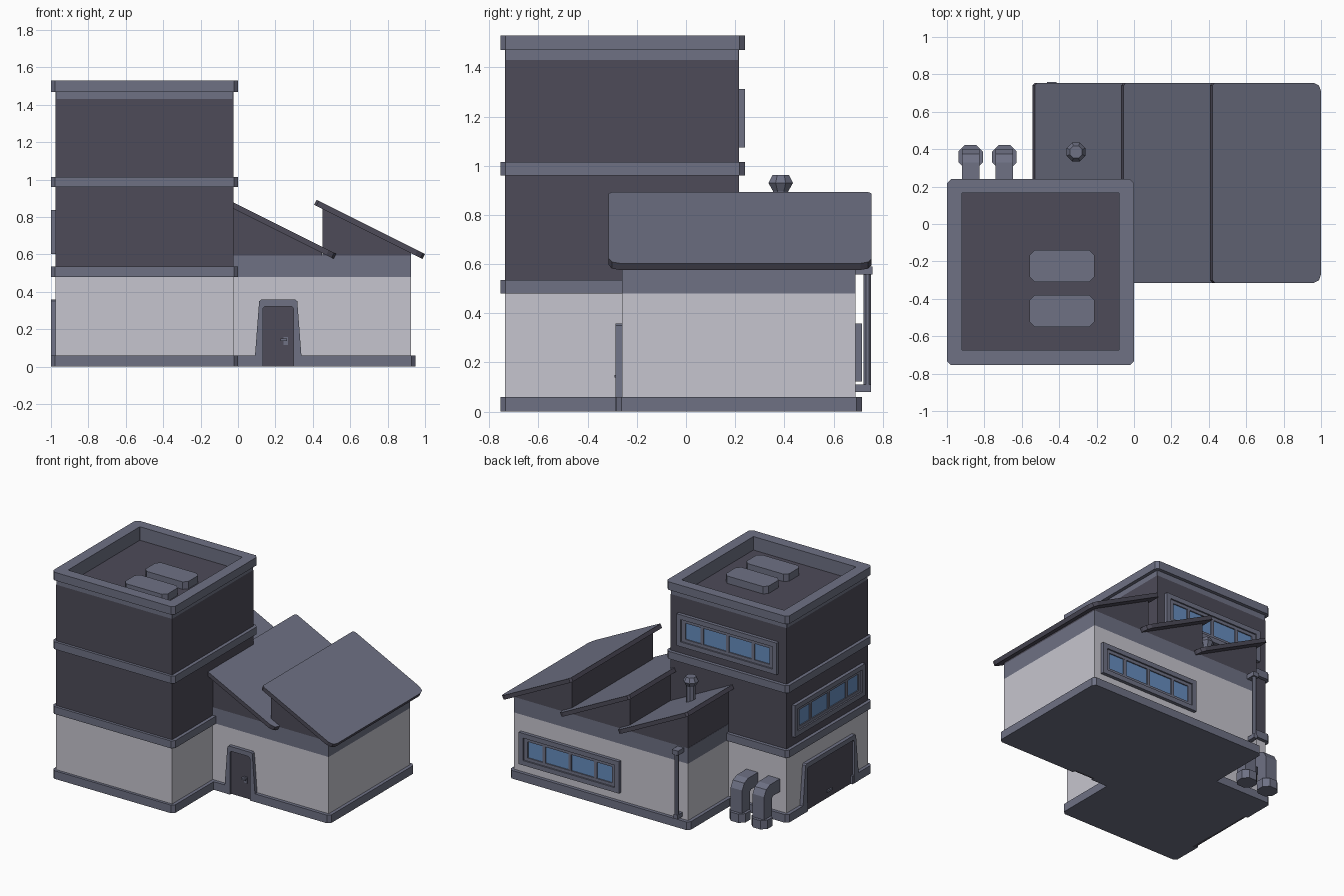
import bpy, bmesh, math
from mathutils import Matrix, Vector

if "Cube" in bpy.data.objects:
    bpy.data.objects.remove(bpy.data.objects["Cube"])


def material(name, rgb):
    m = bpy.data.materials.new(name)
    m.diffuse_color = (*rgb, 1)
    m.use_nodes = True
    m.node_tree.nodes["Principled BSDF"].inputs["Base Color"].default_value = m.diffuse_color
    return m


TRIM = material("grey trim", (0.156, 0.165, 0.231))
DARK = material("dark grey", (0.074, 0.070, 0.098))
WHITE = material("pale wall", (0.565, 0.560, 0.620))
GLASS = material("blue glass", (0.135, 0.270, 0.520))

PLACE = {'x': lambda a, b, h: (h, a, b),
         'y': lambda a, b, h: (a, h, b),
         'z': lambda a, b, h: (a, b, h)}


def finish(name, bm, *mats):
    bmesh.ops.recalc_face_normals(bm, faces=bm.faces)
    me = bpy.data.meshes.new(name)
    bm.to_mesh(me)
    bm.free()
    for m in mats:
        me.materials.append(m)
    ob = bpy.data.objects.new(name, me)
    bpy.context.collection.objects.link(ob)
    return ob


def prism(name, pts, lo, hi, mat, axis='z'):
    """Outline extruded along an axis."""
    bm = bmesh.new()
    rows = [[bm.verts.new(PLACE[axis](a, b, h)) for a, b in pts] for h in (lo, hi)]
    for r in rows:
        bm.faces.new(r)
    n = len(pts)
    for i in range(n):
        j = (i + 1) % n
        bm.faces.new((rows[0][i], rows[0][j], rows[1][j], rows[1][i]))
    return finish(name, bm, mat)


def ring(name, outer, inner, lo, hi, mat, axis='z'):
    """Closed frame between two outlines with equal point counts."""
    bm = bmesh.new()
    loops = [[bm.verts.new(PLACE[axis](a, b, h)) for a, b in pts]
             for pts, h in ((outer, lo), (outer, hi), (inner, hi), (inner, lo))]
    n = len(outer)
    for k in range(4):
        p, q = loops[k], loops[(k + 1) % 4]
        for i in range(n):
            j = (i + 1) % n
            bm.faces.new((p[i], p[j], q[j], q[i]))
    return finish(name, bm, mat)


def rect(x0, x1, y0, y1, c=0.0):
    """Rectangle, with chamfered corners when c > 0."""
    if not c:
        return [(x0, y0), (x1, y0), (x1, y1), (x0, y1)]
    return [(x0 + c, y0), (x1 - c, y0), (x1, y0 + c), (x1, y1 - c),
            (x1 - c, y1), (x0 + c, y1), (x0, y1 - c), (x0, y0 + c)]


def lathe(name, profile, x, y, sides, mat):
    """Faceted turned part from (radius, z) pairs."""
    bm = bmesh.new()
    rows = []
    for r, z in profile:
        rows.append([bm.verts.new((x + r * math.cos((i + .5) * math.tau / sides),
                                   y + r * math.sin((i + .5) * math.tau / sides), z))
                     for i in range(sides)])
    bm.faces.new(rows[0])
    bm.faces.new(rows[-1])
    for p, q in zip(rows, rows[1:]):
        for i in range(sides):
            j = (i + 1) % sides
            bm.faces.new((p[i], p[j], q[j], q[i]))
    return finish(name, bm, mat)


# Tower: base with garage notch, storeys and trims
T_OUT = rect(-1, 0, -0.755, 0.24, 0.022)
T_WALL = rect(-0.975, -0.025, -0.735, 0.215)
notch = [(-1, 0.0), (-0.97, 0.0), (-0.97, -0.52), (-1, -0.52)]
prism("tower_base", T_OUT[:7] + notch + T_OUT[7:], 0, 0.06, TRIM)
prism("tower_ground_storey", T_WALL, 0.01, 0.49, WHITE)
prism("tower_lower_trim", T_OUT, 0.48, 0.535, TRIM)
prism("tower_second_storey", T_WALL, 0.53, 0.97, DARK)
prism("tower_middle_trim", T_OUT, 0.96, 1.015, TRIM)
prism("tower_third_storey", T_WALL, 1.01, 1.43, DARK)

# Parapet around the sunken roof
T_IN = rect(-0.92, -0.08, -0.675, 0.165, 0.002)
ring("parapet_band", rect(-0.975, -0.025, -0.735, 0.215, 0.002), T_IN, 1.43, 1.475, TRIM)
ring("parapet", T_OUT, T_IN, 1.47, 1.53, TRIM)
for i, y in enumerate((-0.225, -0.465)):
    prism(f"roof_unit_{i}", rect(-0.56, -0.21, y - 0.085, y + 0.085, 0.028), 1.43, 1.485, TRIM)

# Workshop: base with door notch, walls and band
W_OUT = rect(-0.525, 0.95, -0.285, 0.715, 0.022)
notch = [(0.13, -0.285), (0.13, -0.255), (0.30, -0.255), (0.30, -0.285)]
prism("workshop_base", W_OUT[:1] + notch + W_OUT[1:], 0, 0.06, TRIM)
W_WALL = rect(-0.5, 0.925, -0.26, 0.69)
prism("workshop_wall", W_WALL, 0.01, 0.48, WHITE)
prism("workshop_band", W_WALL, 0.48, 0.595, TRIM)

# Sawtooth roof: dark tooth and sloping slab, three times
slope = math.atan(0.5)
for i, dx in enumerate((-0.95, -0.475, 0)):
    tooth = [(0.452 + dx, 0.595), (0.452 + dx, 0.855), (0.925 + dx, 0.615), (0.925 + dx, 0.595)]
    prism(f"roof_tooth_{i}", tooth, -0.26, 0.69, DARK, 'y')
    y0 = 0.2 if i == 0 else -0.315
    L, c, s = 0.648, 0.045, 0.014
    slab = prism(f"roof_slab_{i}",
                 [(s, y0), (L - c, y0), (L - 0.012, y0 + 0.014), (L, y0 + c),
                  (L, 0.755 - c), (L - 0.012, 0.741), (L - c, 0.755), (s, 0.755),
                  (0, 0.755 - s), (0, y0 + s)], -0.03, 0, DARK)
    me = slab.data
    me.transform(Matrix.Translation((0.42 + dx, 0, 0.893)) @ Matrix.Rotation(slope, 4, 'Y'))
    me.materials.append(TRIM)
    up = Vector((math.sin(slope), 0, math.cos(slope)))
    for p in me.polygons:
        p.material_index = int(p.normal.dot(up) > 0.9)

# Chimney with bulging cap
lathe("chimney", [(0.033, 0.70), (0.033, 0.895), (0.054, 0.93), (0.036, 0.963)],
      -0.31, 0.385, 8, TRIM)


def doorway(name, axis, mid, wall, half, flare):
    """Flared frame, door panel and handle on a wall facing the negative axis."""
    f = half + 0.01
    frame = [(mid - f - flare, 0), (mid - f - flare, 0.06), (mid - f, 0.35), (mid - f + 0.01, 0.358),
             (mid + f - 0.01, 0.358), (mid + f, 0.35), (mid + f + flare, 0.06), (mid + f + flare, 0),
             (mid + half - 0.01, 0), (mid + half - 0.01, 0.31), (mid + half - 0.02, 0.323),
             (mid - half + 0.02, 0.323), (mid - half + 0.01, 0.31), (mid - half + 0.01, 0)]
    prism(name + "_frame", frame, wall - 0.026, wall + 0.01, TRIM, axis)
    prism(name + "_panel", rect(mid - half, mid + half, 0, 0.325), wall - 0.01, wall + 0.01, DARK, axis)


doorway("front_door", 'y', 0.215, -0.26, 0.092, 0.022)
prism("door_handle_plate", rect(0.243, 0.268, 0.115, 0.16), -0.275, -0.268, TRIM, 'y')
prism("door_handle", rect(0.228, 0.262, 0.138, 0.15), -0.29, -0.27, TRIM, 'y')
doorway("garage_door", 'x', -0.265, -0.975, 0.285, 0.03)
prism("garage_handle", rect(-0.295, -0.235, 0.045, 0.06), -0.995, -0.98, TRIM, 'x')


def window(name, axis, mid, z, wall, d):
    """Long window: stepped frame, glass and three mullions; d is the outward sign."""
    def box(w, h):
        return rect(mid - w, mid + w, z - h, z + h)
    ring(name + "_frame", box(0.41, 0.118), box(0.375, 0.083), wall, wall + d * 0.025, TRIM, axis)
    ring(name + "_sash", box(0.375, 0.083), box(0.345, 0.06), wall, wall + d * 0.014, TRIM, axis)
    prism(name + "_glass", box(0.35, 0.065), wall, wall + d * 0.006, GLASS, axis)
    for i, u in enumerate((-0.21, 0, 0.21)):
        prism(f"{name}_mullion_{i}", rect(mid + u - 0.012, mid + u + 0.012, z - 0.062, z + 0.062),
              wall, wall + d * 0.013, TRIM, axis)


window("tower_back_window", 'y', -0.5, 1.193, 0.215, 1)
window("tower_left_window", 'x', -0.26, 0.72, -0.975, -1)
window("workshop_window", 'y', 0.46, 0.24, 0.69, 1)

# Bent ducts behind the tower
for i, x in enumerate((-0.873, -0.693)):
    duct = [(0.205, 0.30), (0.33, 0.30), (0.375, 0.28), (0.40, 0.235), (0.40, 0.03),
            (0.31, 0.03), (0.31, 0.19), (0.295, 0.205), (0.205, 0.205)]
    prism(f"duct_{i}", duct, x - 0.047, x + 0.047, TRIM, 'x')
    prism(f"duct_foot_{i}", rect(x - 0.066, x + 0.066, 0.295, 0.422, 0.035), 0, 0.065, TRIM)

# Drainpipe on the workshop back wall
lathe("drainpipe", [(0.016, 0.08), (0.016, 0.57)], -0.44, 0.737, 8, TRIM)
prism("drain_head", rect(-0.465, -0.415, 0.68, 0.758), 0.557, 0.59, TRIM)
prism("drain_outlet", rect(-0.456, -0.424, 0.68, 0.752), 0.08, 0.11, TRIM)
